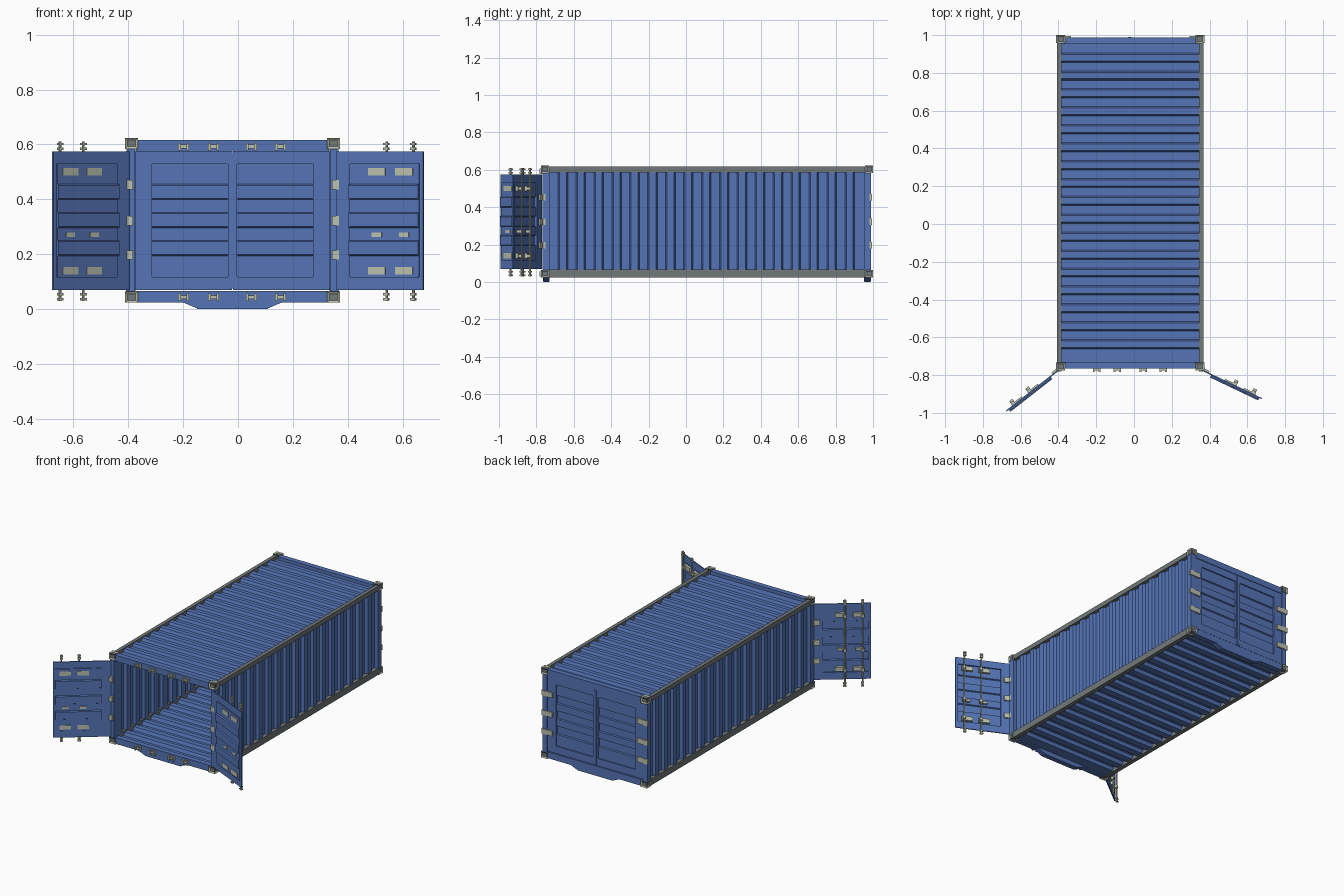
import bpy, bmesh, math
from mathutils import Matrix, Vector

if "Cube" in bpy.data.objects:
    bpy.data.objects.remove(bpy.data.objects["Cube"])

CX = -0.02                       # container centre line
I = Matrix.Identity(4)


def material(name, rgb):
    m = bpy.data.materials.new(name)
    m.diffuse_color = (*rgb, 1)
    m.use_nodes = True
    m.node_tree.nodes["Principled BSDF"].inputs["Base Color"].default_value = m.diffuse_color
    return m


BLUE = material("container blue", (0.09, 0.175, 0.47))
GREY = material("rail grey", (0.17, 0.19, 0.19))
STEEL = material("pale steel", (0.50, 0.54, 0.43))


def finish(name, bm, mats, mtx=I):
    bmesh.ops.transform(bm, matrix=mtx, verts=bm.verts)
    bmesh.ops.recalc_face_normals(bm, faces=bm.faces)
    me = bpy.data.meshes.new(name)
    bm.to_mesh(me)
    bm.free()
    for m in mats:
        me.materials.append(m)
    ob = bpy.data.objects.new(name, me)
    bpy.context.collection.objects.link(ob)
    return ob


def add_box(bm, x0, x1, y0, y1, z0, z1):
    m = Matrix.Translation(((x0 + x1) / 2, (y0 + y1) / 2, (z0 + z1) / 2)) @ \
        Matrix.Diagonal((x1 - x0, y1 - y0, z1 - z0, 1))
    bmesh.ops.create_cube(bm, size=1, matrix=m)


def boxes(name, mat, items, mtx=I):
    bm = bmesh.new()
    for b in items:
        add_box(bm, *b)
    return finish(name, bm, [mat], mtx)


def prism(name, mat, profile, to3d, a, b, mtx=I):
    """Extrude a closed 2D profile from a to b; to3d maps (p, q, t) to xyz."""
    bm = bmesh.new()
    f = bm.faces.new([bm.verts.new(to3d(p, q, a)) for p, q in profile])
    r = bmesh.ops.extrude_face_region(bm, geom=[f])
    shift = Vector(to3d(0, 0, b)) - Vector(to3d(0, 0, a))
    bmesh.ops.translate(bm, vec=shift, verts=[v for v in r["geom"] if isinstance(v, bmesh.types.BMVert)])
    return finish(name, bm, [mat], mtx)


def ribbon(start, end, ribs, low, high, slope, thick):
    """Closed sheet profile: flat at low, raised to high over each rib."""
    pts = [(start, low)]
    for r0, r1 in ribs:
        pts += [(r0 - slope, low), (r0, high), (r1, high), (r1 + slope, low)]
    pts.append((end, low))
    t = thick if high < low else -thick
    return pts + [(p, q + t) for p, q in reversed(pts)]


def mirror_x(side):
    return Matrix.Translation((CX, 0, 0)) @ Matrix.Diagonal((side, 1, 1, 1))


# Corrugated roof, floor and side walls
def ribs_from(y, n=17, step=0.0948, w=0.034):
    return [(y + i * step - w / 2, y + i * step + w / 2) for i in range(n)]


yz = lambda p, q, t: (t, p, q)
prism("roof", BLUE, ribbon(-0.745, 0.975, ribs_from(-0.636), 0.594, 0.612, 0.008, 0.004), yz, CX - 0.365, CX + 0.365)
prism("floor", BLUE, ribbon(-0.745, 0.975, ribs_from(-0.636), 0.036, 0.058, 0.008, 0.004), yz, CX - 0.365, CX + 0.365)
xy = lambda p, q, t: (q, p, t)
for s, side in ((-1, "left"), (1, "right")):
    M = mirror_x(s)
    prism(side + "_wall", BLUE, ribbon(-0.745, 0.975, ribs_from(-0.658, step=0.0958, w=0.036), 0.362, 0.380, 0.008, 0.004),
          xy, 0.06, 0.595, M)
    # Long rails
    boxes(side + "_rails", GREY, [(0.364, 0.388, -0.735, 0.96, 0.586, 0.617),
                                  (0.360, 0.388, -0.735, 0.96, 0.025, 0.067)], M)
    # Corner posts
    boxes(side + "_posts", BLUE, [(0.357, 0.387, -0.768, -0.730, 0.05, 0.595),
                                  (0.354, 0.387, 0.952, 0.990, 0.05, 0.595)], M)
    # Corner castings with sunken holes
    for y in (-0.754, 0.979):
        for z in (0.0435, 0.604):
            bm = bmesh.new()
            add_box(bm, 0.345, 0.392, y - 0.021, y + 0.021, z - 0.02, z + 0.02)
            faces = bm.faces[:]
            bmesh.ops.inset_individual(bm, faces=faces, thickness=0.012, depth=-0.006)
            for f in faces:
                f.material_index = 1
            finish(side + "_corner_casting", bm, [STEEL, GREY], M)

# End headers and sills, sills dip to a wide foot in the middle
xz = lambda p, q, t: (p, t, q)
sill = [(-0.35, 0.066), (-0.35, 0.024), (-0.18, 0.024), (-0.13, 0.003),
        (0.13, 0.003), (0.18, 0.024), (0.35, 0.024), (0.35, 0.066)]
for end, y0, y1 in (("front", -0.765, -0.730), ("rear", 0.953, 0.988)):
    prism(end + "_sill", BLUE, sill, xz, y0, y1, mirror_x(1))
    boxes(end + "_header", BLUE, [(CX - 0.352, CX + 0.352, y0, y1, 0.575, 0.616)])
boxes("sill_feet", BLUE, [(CX - 0.13, CX + 0.13, y, y + 0.03, 0, 0.01) for y in (-0.762, 0.955)])

# Lock keepers on the front header and sill
keepers = []
for z in (0.592, 0.043):
    for x in (-0.198, -0.089, 0.049, 0.155):
        keepers += [(x - 0.020, x - 0.010, -0.783, -0.764, z - 0.014, z + 0.014),
                    (x + 0.010, x + 0.020, -0.783, -0.764, z - 0.014, z + 0.014),
                    (x - 0.012, x + 0.012, -0.775, -0.764, z - 0.007, z + 0.007)]
boxes("lock_keepers", STEEL, keepers)

# Doors: local x runs from the hinge, outside is -y
HINGE_Z = (0.197, 0.322, 0.453)
BAND_Z = ((0.198, 0.246), (0.300, 0.348), (0.403, 0.451))


def door(name, x, y, angle, mirror, front):
    M = Matrix.Translation((x, y, 0)) @ Matrix.Rotation(math.radians(angle), 4, "Z") @ \
        Matrix.Diagonal((-1 if mirror else 1, 1, 1, 1))
    w, u0, u1, z0, z1 = 0.352, 0.06, 0.335, 0.118, 0.528
    # Flat frame around the panel
    boxes(name + "_frame", BLUE, [(0, u0, 0, 0.007, 0.07, 0.575), (u1, w, 0, 0.007, 0.07, 0.575),
                                  (u0, u1, 0, 0.007, 0.07, z0), (u0, u1, 0, 0.007, z1, 0.575),
                                  (u0 - 0.003, u0, 0.001, 0.013, z0, z1), (u1, u1 + 0.003, 0.001, 0.013, z0, z1),
                                  (u0, u1, 0.001, 0.013, z0 - 0.003, z0), (u0, u1, 0.001, 0.013, z1, z1 + 0.003)]
          + [(u, u + 0.003, 0.004, 0.020, a - 0.004, b + 0.004) for a, b in BAND_Z for u in (u0 - 0.003, u1)], M)
    # Pressed panel with three bands
    prism(name + "_panel", BLUE, ribbon(z0, z1, BAND_Z, 0.012, 0.020, 0.004, 0.004),
          lambda p, q, t: (t, q, p), u0, u1, M)
    # Hinges
    h0 = -0.012 if front else -0.040
    boxes(name + "_hinges", STEEL, [(h0, 0.040, -0.010, 0.002, z - 0.017, z + 0.017) for z in HINGE_Z], M)
    if not front:
        return
    # Bracket plates through the panel
    plates = []
    for u in (0.168, 0.278):
        plates += [(u - 0.035, u + 0.035, -0.008, 0.016, z - 0.014, z + 0.014) for z in (0.14, 0.50)]
        plates += [(u - 0.020, u + 0.020, -0.008, 0.016, 0.263, 0.279)]
    # Brackets and cams that hold the bars
    for u in (0.192, 0.300):
        plates += [(u - 0.010, u + 0.010, -0.026, 0.002, z - 0.008, z + 0.008) for z in (0.14, 0.271, 0.50)]
        for z in (0.046, 0.594):
            plates += [(u - 0.012, u + 0.008, -0.028, -0.014, z - 0.014, z - 0.006),
                       (u - 0.012, u + 0.008, -0.028, -0.014, z + 0.004, z + 0.012)]
    boxes(name + "_brackets", STEEL, plates, M)
    # Vertical locking bars
    for u in (0.192, 0.300):
        bm = bmesh.new()
        bmesh.ops.create_cone(bm, cap_ends=True, segments=10, radius1=0.005, radius2=0.005, depth=0.58,
                              matrix=Matrix.Translation((u, -0.020, 0.32)))
        finish(name + "_lock_bar", bm, [STEEL], M)


door("left_front_door", -0.400, -0.770, 218, False, True)
door("right_front_door", 0.360, -0.770, 154.5, True, True)
door("right_rear_door", 0.333, 0.984, 180, False, False)
door("left_rear_door", -0.373, 0.984, 180, True, False)

# Hinge knuckles on the front posts and raised seam between the rear doors
for s in (-1, 1):
    boxes("front_hinge_knuckles", STEEL, [(0.363, 0.390, -0.782, -0.752, z - 0.017, z + 0.017) for z in HINGE_Z], mirror_x(s))
boxes("rear_door_seam", BLUE, [(CX - 0.008, CX + 0.008, 0.976, 0.990, 0.075, 0.57)])
